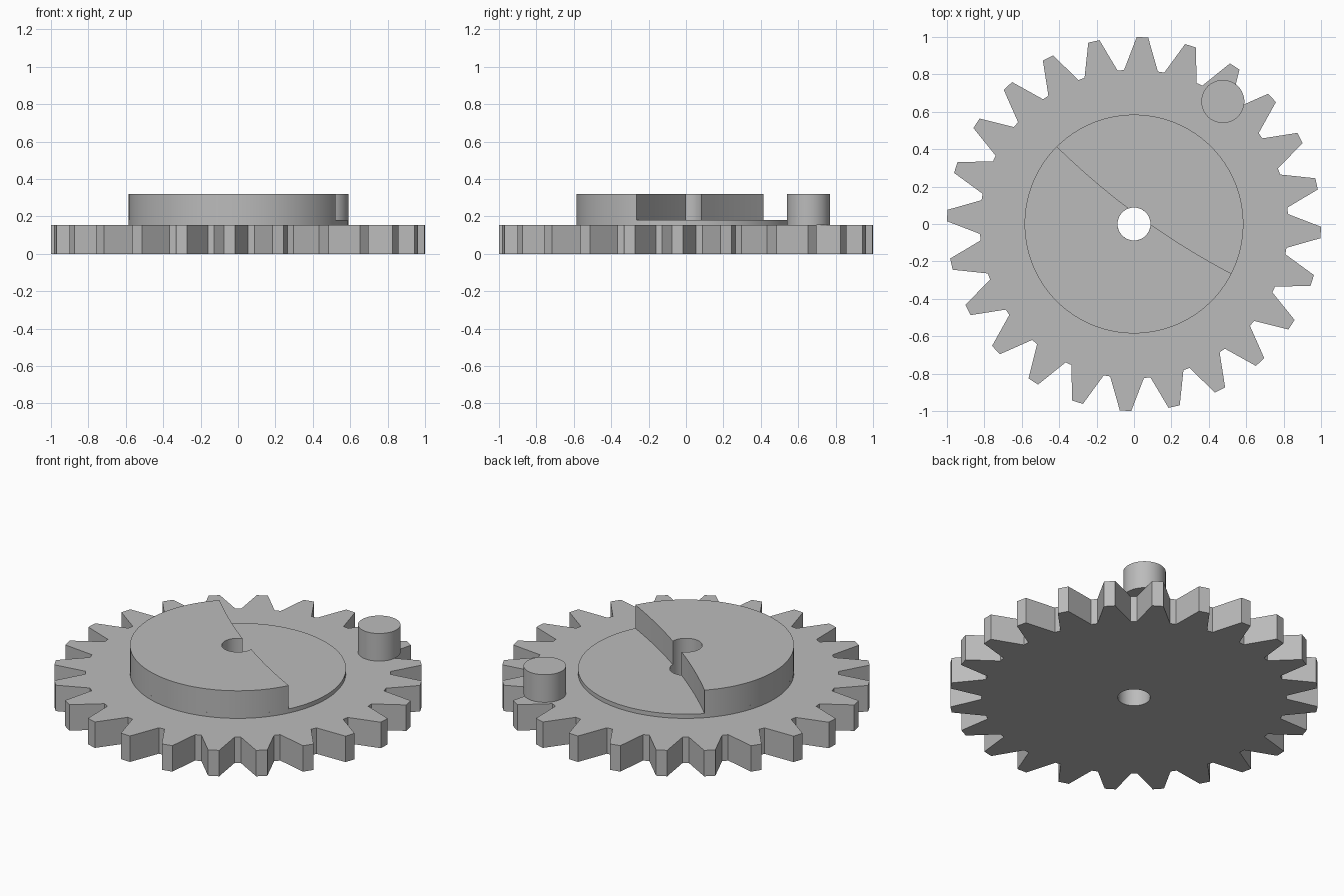
import bpy, bmesh, math
from mathutils import Vector

if "Cube" in bpy.data.objects:
    bpy.data.objects.remove(bpy.data.objects["Cube"], do_unlink=True)

TEETH = 24
HOLE_R, HUB_R = 0.088, 0.585
GEAR_TOP, HUB_TOP, CAM_TOP = 0.155, 0.18, 0.32

grey = bpy.data.materials.new("plain_grey")
grey.use_nodes = True
colour = (0.5, 0.5, 0.5, 1)
grey.diffuse_color = colour
grey.node_tree.nodes["Principled BSDF"].inputs["Base Color"].default_value = colour


def polar(r, a):
    return Vector((r * math.cos(a), r * math.sin(a)))


def arc(r, start, end, n):
    return [polar(r, start + (end - start) * i / n) for i in range(n + 1)]


def prism(name, outline, z0, z1, hole_r=None):
    """Extrude an outline upward, with an optional round central hole."""
    bm = bmesh.new()
    outer = [bm.verts.new((p.x, p.y, z0)) for p in outline]
    if hole_r:
        inner = [bm.verts.new((*(p.normalized() * hole_r), z0)) for p in outline]
        n = len(outer)
        faces = [bm.faces.new((outer[i], outer[(i + 1) % n], inner[(i + 1) % n], inner[i]))
                 for i in range(n)]
    else:
        faces = [bm.faces.new(outer)]
    # Keep the base faces and raise a copy
    result = bmesh.ops.extrude_face_region(bm, geom=faces, use_keep_orig=True)
    top = [g for g in result["geom"] if isinstance(g, bmesh.types.BMVert)]
    bmesh.ops.translate(bm, verts=top, vec=(0, 0, z1 - z0))
    bmesh.ops.recalc_face_normals(bm, faces=bm.faces)
    mesh = bpy.data.meshes.new(name)
    bm.to_mesh(mesh)
    bm.free()
    mesh.materials.append(grey)
    obj = bpy.data.objects.new(name, mesh)
    bpy.context.collection.objects.link(obj)
    bpy.ops.object.select_all(action="DESELECT")
    obj.select_set(True)
    bpy.context.view_layer.objects.active = obj
    bpy.ops.object.shade_smooth_by_angle(angle=math.radians(20))
    return obj


# Toothed wheel: each tooth has a narrow tip and a wide root
profile = [(0.825, -6.3), (1.0, -1.75), (1.0, 1.75), (0.825, 6.3)]
teeth = [polar(r, math.radians(87.4 + a + i * 360 / TEETH))
         for i in range(TEETH) for r, a in profile]
prism("gear_wheel", teeth, 0, GEAR_TOP, HOLE_R)

# Low round hub
prism("hub_disc", arc(HUB_R, 0, math.tau, 96)[:-1], GEAR_TOP, HUB_TOP, HOLE_R)

# Raised half disc, bounded by a gently bowed edge through the hole
edge_start, edge_end = polar(HUB_R, math.radians(134.9)), polar(HUB_R, math.radians(333))
middle, half = (edge_start + edge_end) / 2, (edge_end - edge_start) / 2
bow = Vector((half.y, -half.x)).normalized() * 0.042


def edge_point(s):
    return middle + half * s + bow * (1 - s * s)


def edge_run(s0, s1, n=8):
    return [edge_point(s0 + (s1 - s0) * i / n) for i in range(n + 1)]


# Find where the bowed edge meets the hole
samples = [i / 1000 for i in range(-300, 301)]
inside = [s for s in samples if edge_point(s).length < HOLE_R]
s_in, s_out = inside[0], inside[-1]
a_in = math.atan2(*reversed(edge_point(s_in)))
a_out = math.atan2(*reversed(edge_point(s_out))) % math.tau
outline = arc(HUB_R, math.radians(134.9), math.radians(333), 64)
outline += edge_run(1, s_out)[1:-1]
outline += arc(HOLE_R, a_out, a_in, 48)
outline += edge_run(s_in, -1)[1:-1]
prism("raised_half_disc", outline, HUB_TOP, CAM_TOP)

# Upright pin near the rim
pin = prism("crank_pin", arc(0.115, 0, math.tau, 64)[:-1], GEAR_TOP, CAM_TOP)
pin.location = (0.475, 0.655, 0)
